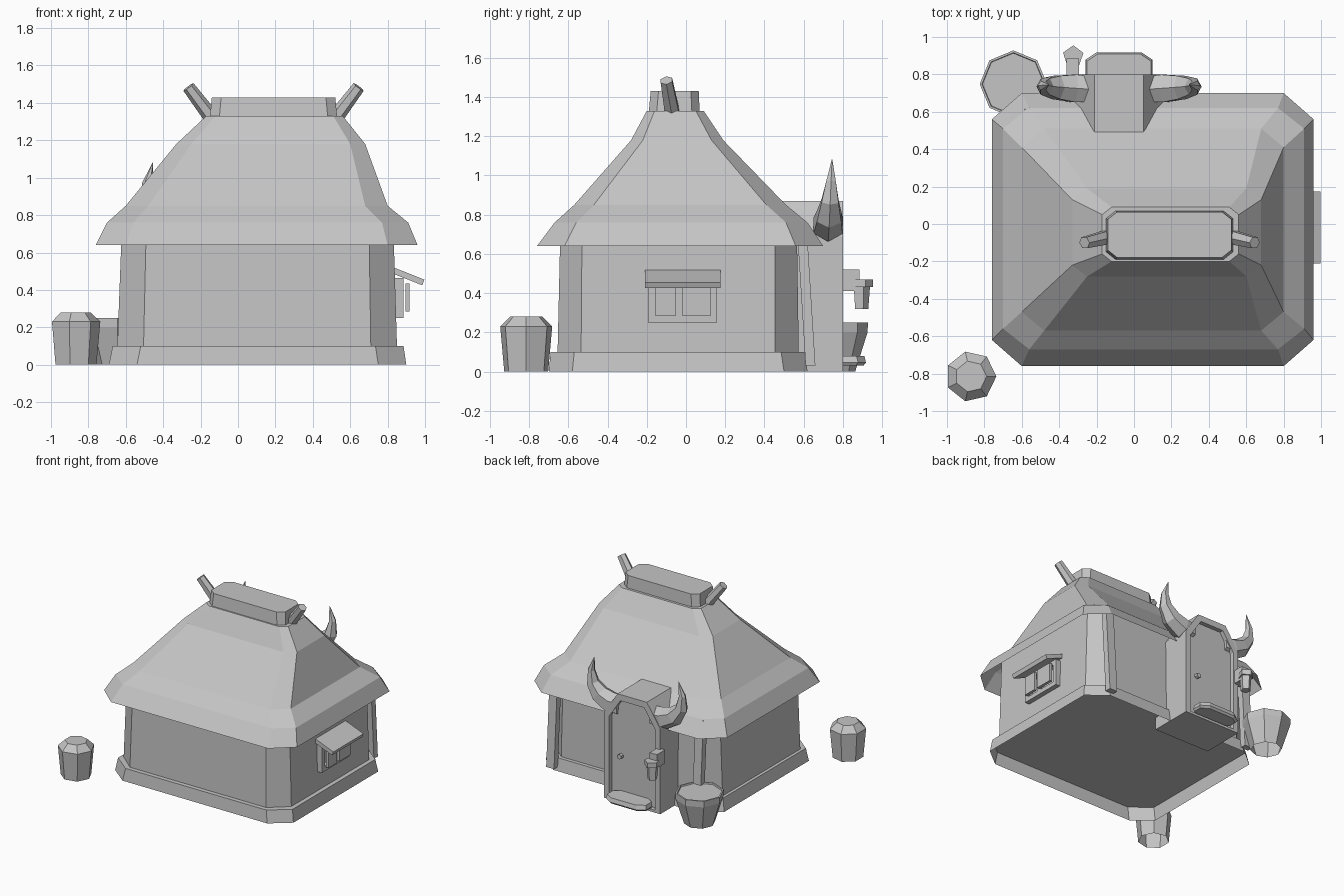
import bpy, bmesh, math
from mathutils import Vector

cube = bpy.data.objects.get("Cube")
if cube:
    bpy.data.objects.remove(cube)

GREY = bpy.data.materials.new("plain grey")
GREY.use_nodes = True
GREY.diffuse_color = (0.56, 0.56, 0.56, 1)
GREY.node_tree.nodes["Principled BSDF"].inputs["Base Color"].default_value = (0.56, 0.56, 0.56, 1)


def loft(name, rings, bottom=True, top=True):
    """Skin a stack of equal-sized rings, optionally capping each end."""
    bm = bmesh.new()
    loops = [[bm.verts.new(p) for p in ring] for ring in rings]
    n = len(loops[0])
    for a, b in zip(loops, loops[1:]):
        for i in range(n):
            j = (i + 1) % n
            bm.faces.new((a[i], a[j], b[j], b[i]))
    if bottom:
        bm.faces.new(loops[0][::-1])
    if top:
        bm.faces.new(loops[-1])
    bmesh.ops.recalc_face_normals(bm, faces=bm.faces)
    mesh = bpy.data.meshes.new(name)
    bm.to_mesh(mesh)
    bm.free()
    mesh.materials.append(GREY)
    obj = bpy.data.objects.new(name, mesh)
    bpy.context.collection.objects.link(obj)


def octagon(z, x0, x1, y0, y1, cx, cy):
    """Rectangle with cut corners."""
    return [(x0 + cx, y0, z), (x1 - cx, y0, z), (x1, y0 + cy, z), (x1, y1 - cy, z),
            (x1 - cx, y1, z), (x0 + cx, y1, z), (x0, y1 - cy, z), (x0, y0 + cy, z)]


def circle(x, y, z, r, n=8, turn=0.0):
    return [(x + r * math.cos(turn + math.tau * i / n),
             y + r * math.sin(turn + math.tau * i / n), z) for i in range(n)]


def box(name, x0, x1, y0, y1, z0, z1):
    loft(name, [[(x0, y0, z), (x1, y0, z), (x1, y1, z), (x0, y1, z)] for z in (z0, z1)])


def tube(name, path, radii, n=6):
    """Faceted tapering tube along a path."""
    pts = [Vector(p) for p in path]
    rings = []
    for i, (p, r) in enumerate(zip(pts, radii)):
        d = (pts[min(i + 1, len(pts) - 1)] - pts[max(i - 1, 0)]).normalized()
        side = Vector((1, 0, 0)) if abs(d.y) > 0.9 else Vector((0, 1, 0))
        u = d.cross(side).normalized()
        v = d.cross(u)
        rings.append([p + r * (math.cos(math.tau * k / n) * u + math.sin(math.tau * k / n) * v)
                      for k in range(n)])
    loft(name, rings)


# Hollow plinth with a ledge, and tapered walls standing on a raised floor
wall_foot = octagon(0.1, -0.645, 0.85, -0.655, 0.575, 0.14, 0.12)
loft("plinth", [octagon(0, -0.69, 0.90, -0.70, 0.62, 0.15, 0.12),
                octagon(0.1, -0.67, 0.885, -0.69, 0.605, 0.15, 0.12), wall_foot],
     bottom=False, top=False)
loft("walls", [wall_foot, octagon(0.76, -0.62, 0.83, -0.64, 0.565, 0.13, 0.11)], top=False)

# Thatched roof shell, flaring at the eaves
loft("roof", [octagon(0.64, -0.76, 0.96, -0.76, 0.70, 0.16, 0.14),
              octagon(0.76, -0.70, 0.91, -0.67, 0.62, 0.14, 0.11),
              octagon(0.85, -0.60, 0.80, -0.57, 0.51, 0.12, 0.10),
              octagon(1.18, -0.33, 0.68, -0.28, 0.19, 0.08, 0.06),
              octagon(1.33, -0.17, 0.56, -0.20, 0.09, 0.05, 0.04)], bottom=False)
loft("roof_cap", [octagon(1.32, -0.15, 0.53, -0.19, 0.07, 0.05, 0.04),
                  octagon(1.43, -0.14, 0.52, -0.18, 0.065, 0.05, 0.04)])

# Ridge poles beside the cap
for side, x, s in (("right", -0.14, -1), ("left", 0.52, 1)):
    tube("ridge_pole_" + side, [(x, -0.07, 1.32), (x + s * 0.125, -0.10, 1.485)], [0.042, 0.034])

# Leaning posts at the rear corners
for side, x in (("right", -0.55), ("left", 0.75)):
    loft("corner_post_" + side,
         [[(x - 0.035, y, z), (x + 0.035, y, z), (x + 0.035, y + 0.05, z), (x - 0.035, y + 0.05, z)]
          for y, z in ((0.61, 0.03), (0.565, 0.75))])

# Porch with an arched frame around a recessed door
MID = -0.08


def arch(y, half_width, shoulder, half_top, peak, foot):
    half = [(half_width, foot), (half_width, shoulder), (half_top, peak)]
    return [(MID + x, y, z) for x, z in half + [(-x, z) for x, z in reversed(half)]]


loft("porch", [arch(0.45, 0.25, 0.69, 0.13, 0.87, 0), arch(0.80, 0.25, 0.69, 0.13, 0.87, 0),
               arch(0.80, 0.205, 0.67, 0.105, 0.82, 0.02), arch(0.765, 0.205, 0.67, 0.105, 0.82, 0.02)],
     bottom=False)
tube("door_knob", [(MID + 0.12, 0.76, 0.36), (MID + 0.12, 0.795, 0.36)], [0.02, 0.02])
loft("door_step", [octagon(z, MID - w, MID + w, 0.76, y, 0.06, 0.04)
                   for z, w, y in ((0.03, 0.17, 0.905), (0.045, 0.18, 0.918), (0.078, 0.172, 0.91))])

# Curved horns on the porch
for side, s in (("right", -1), ("left", 1)):
    path = [(0.15, 0.74), (0.24, 0.745), (0.335, 0.79), (0.395, 0.87), (0.405, 0.97), (0.375, 1.08)]
    tube("porch_horn_" + side, [(MID + s * x, 0.72 + 0.005 * i, z) for i, (x, z) in enumerate(path)],
         [0.08, 0.085, 0.072, 0.05, 0.028, 0.002])

# Lantern on its bracket
box("lantern_bracket", -0.36, -0.295, 0.78, 0.885, 0.41, 0.52)
loft("lantern_hood", [circle(-0.325, 0.898, z, 0.057, 5, 0.3) for z in (0.43, 0.47)])
loft("lantern_body", [circle(-0.325, 0.893, 0.32, 0.037, 5, 0.3), circle(-0.325, 0.893, 0.44, 0.046, 5, 0.3)])

# Side window: frame, shutters and awning
for name, y0, y1, z0, z1 in (("sill", -0.195, 0.158, 0.25, 0.285), ("head", -0.195, 0.158, 0.43, 0.465),
                             ("front_jamb", -0.195, -0.158, 0.285, 0.43),
                             ("back_jamb", 0.127, 0.158, 0.285, 0.43),
                             ("mullion", -0.05, -0.02, 0.285, 0.43)):
    box("window_" + name, 0.825, 0.885, y0, y1, z0, z1)
for name, y0, y1 in (("front", -0.158, -0.05), ("back", -0.02, 0.127)):
    box("window_shutter_" + name, 0.895, 0.918, y0, y1, 0.285, 0.435)
slope = [(0.82, 0.525), (0.997, 0.455), (0.985, 0.425), (0.82, 0.49)]
loft("window_awning", [[(x, y, z) for x, z in slope] for y in (-0.21, 0.175)])

# Hollow barrel at the front, tub with a rim at the rear
loft("barrel", [circle(-0.872, -0.815, z, r, 7)
                for z, r in ((0, 0.115), (0.23, 0.136), (0.28, 0.084))], bottom=False)
loft("tub", [circle(-0.645, 0.748, z, r)
             for z, r in ((0, 0.115), (0.2, 0.178), (0.25, 0.18), (0.25, 0.168), (0.24, 0.165))], bottom=False)
